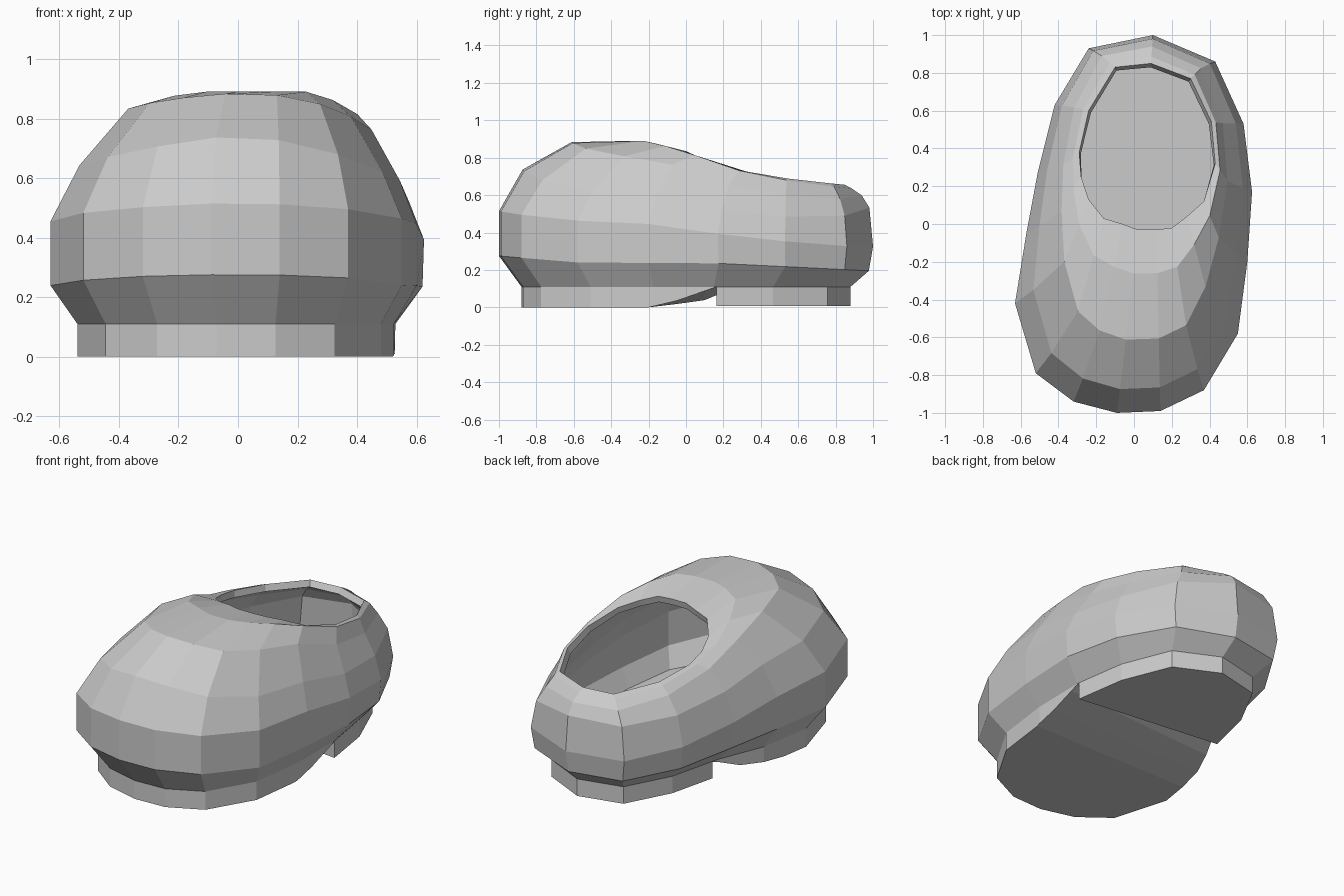
import bpy, bmesh
from mathutils import Vector

cube = bpy.data.objects.get("Cube")
if cube:
    bpy.data.objects.remove(cube, do_unlink=True)

grey = bpy.data.materials.new("plain grey")
grey.use_nodes = True
grey.diffuse_color = (0.6, 0.6, 0.6, 1)
grey.node_tree.nodes["Principled BSDF"].inputs["Base Color"].default_value = grey.diffuse_color

# Widest plan outline and ankle opening, matched column by column from the toe
OUTLINE = [Vector(p) for p in (
    (.14, -.99), (.37, -.88), (.55, -.58), (.6, -.2), (.625, .17), (.58, .53),
    (.43, .86), (.1, 1), (-.24, .93), (-.42, .63), (-.51, .27), (-.57, -.05),
    (-.63, -.42), (-.52, -.79), (-.32, -.94), (-.09, -1))]
OPENING = [Vector(p) for p in (
    (.12, -.03), (.2, -.02), (.28, .04), (.37, .12), (.43, .32), (.41, .54),
    (.3, .77), (.09, .85), (-.1, .83), (-.24, .6), (-.29, .38), (-.28, .25),
    (-.24, .13), (-.16, .03), (-.06, 0), (.02, -.03))]
CROWN = [(-1, .895), (-.22, .89), (0, .835), (.16, .76), (.4, .71), (.6, .68), (.85, .655), (1, .65)]
WELT = [(-1, .275), (-.6, .24), (.17, .235), (1, .195)]
SOLE_TOP = .11


def sample(curve, y):
    """Linear interpolation of height along the length."""
    y = max(curve[0][0], min(curve[-1][0], y))
    for (a, u), (b, v) in zip(curve, curve[1:]):
        if y <= b:
            return u + (v - u) * (y - a) / (b - a)


def sole_point(p):
    """Sole outline: inset all round, narrower and shifted at the heel."""
    heel = max(0, min(1, p.y / .3))
    return p.x * .865 * (1 - .1 * heel) + .005 + .025 * heel, p.y * .88


def finish(name, bm):
    mesh = bpy.data.meshes.new(name)
    bm.to_mesh(mesh)
    bm.free()
    mesh.materials.append(grey)
    obj = bpy.data.objects.new(name, mesh)
    bpy.context.collection.objects.link(obj)
    return obj


def loft(name, rings):
    """Skin closed rings, closed below and open above."""
    bm = bmesh.new()
    loops = [[bm.verts.new(p) for p in ring] for ring in rings]
    for low, high in zip(loops, loops[1:]):
        for i in range(len(low)):
            j = (i + 1) % len(low)
            bm.faces.new((low[i], low[j], high[j], high[i]))
    bm.faces.new(loops[0][::-1])
    return finish(name, bm)


def column(a, b):
    """One vertical strip of the shell, from the sole up to the opening."""
    side = abs(a.x) / .63
    lean = (.12 if a.x > 0 else .04) * side ** 2
    back = max(0, a.y)
    # Inward share across, inward share along, height share
    steps = [
        (back * .15, back * .15, 0),
        (0, 0, .34 - .05 * a.y - .03 * side),
        (.13 + .12 * side, .13, .76 - .1 * side - lean),
        (.39 + .28 * side, .4, .99 - .03 * side - lean - .1 * back),
        (.77 + .1 * side, .76, 1 - .04 * back),
        (1, 1, 1)]
    base = sample(WELT, a.y)
    points = [(*sole_point(a), SOLE_TOP)]
    for across, along, f in steps:
        x = a.x + (b.x - a.x) * across
        y = a.y + (b.y - a.y) * along
        points.append((x, y, base + f * (sample(CROWN, y) - base)))
    return points


# Upper shell, hollow with an open ankle
columns = [column(a, b) for a, b in zip(OUTLINE, OPENING)]
upper = loft("shoe_upper", list(zip(*columns)))
wall = upper.modifiers.new("wall", "SOLIDIFY")
wall.thickness = .04
wall.offset = -1


def sole_part(name, keep_front, right_edge, left_edge, creases=()):
    """Slab with the sole outline, cut askew at the arch and shaped underneath."""
    bm = bmesh.new()
    face = bm.faces.new([bm.verts.new((*sole_point(p), 0)) for p in OUTLINE])
    out = bmesh.ops.extrude_face_region(bm, geom=[face])
    for v in out["geom"]:
        if isinstance(v, bmesh.types.BMVert):
            v.co.z = SOLE_TOP + .005

    def cut(point, normal, front=False, back=False):
        geom = bm.verts[:] + bm.edges[:] + bm.faces[:]
        bmesh.ops.bisect_plane(bm, geom=geom, plane_co=point, plane_no=normal,
                               clear_inner=front, clear_outer=back)
    cut((.51, .165, 0), (.12, 1, 0), front=not keep_front, back=keep_front)
    bmesh.ops.holes_fill(bm, edges=[e for e in bm.edges if e.is_boundary], sides=0)
    for y in creases:
        cut((0, y, 0), (0, 1, 0))
    for v in bm.verts:
        if v.co.z < .001:
            right, left = sample(right_edge, v.co.y), sample(left_edge, v.co.y)
            v.co.z = left + (right - left) * max(0, min(1, v.co.x + .5))
    bmesh.ops.recalc_face_normals(bm, faces=bm.faces)
    finish(name, bm)


# Front sole curls up at the arch, heel block is flat
sole_part("front_sole", True,
          [(-.2, 0), (-.05, .035), (.165, .11)],
          [(-.2, 0), (.1, .035), (.165, .07), (.27, .105)], (-.2, -.05, .1))
FLAT = [(-1, .008), (1, .008)]
sole_part("heel", False, FLAT, FLAT)
